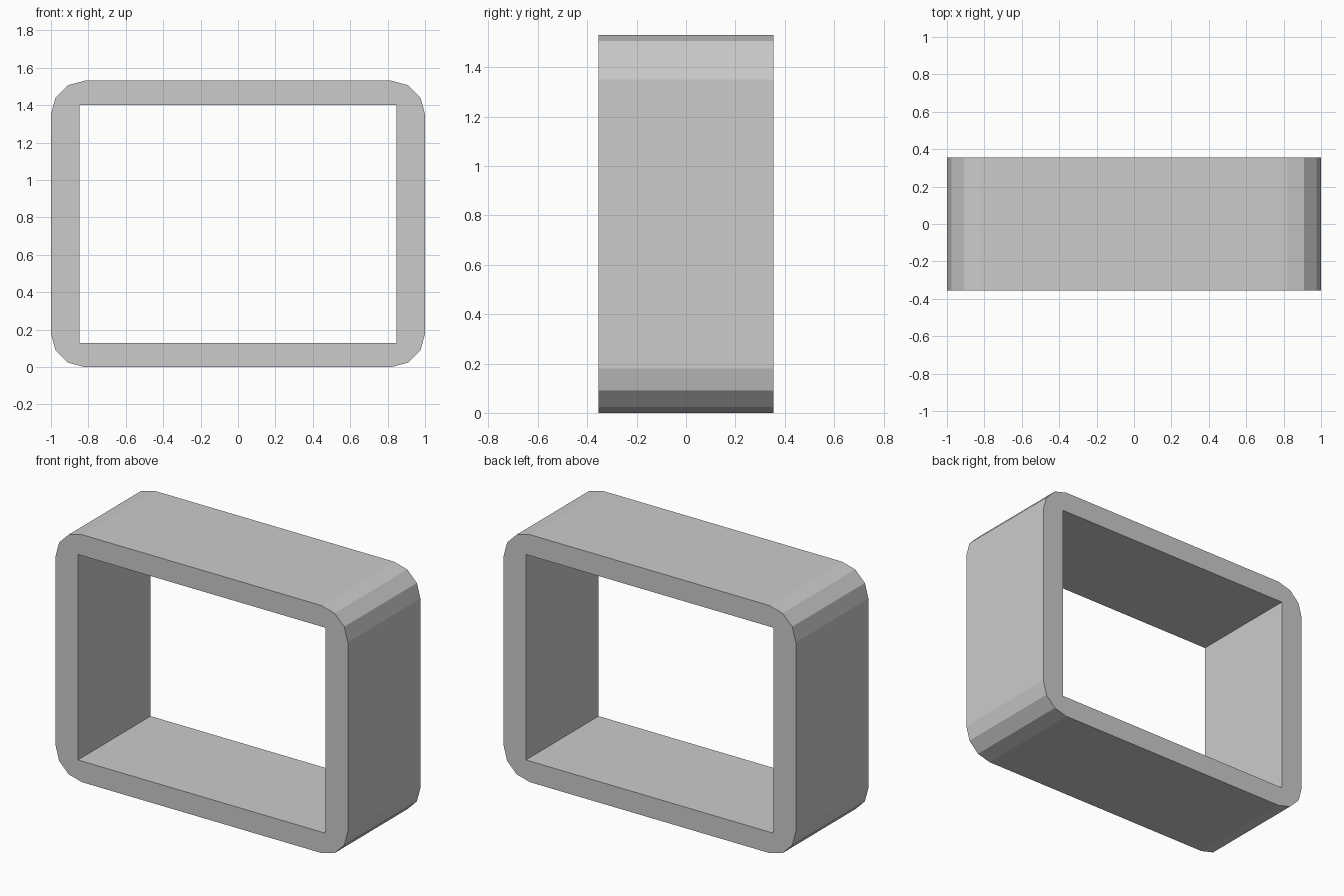
import bpy, bmesh
from math import cos, sin, radians

if "Cube" in bpy.data.objects:
    bpy.data.objects.remove(bpy.data.objects["Cube"])

W, H, D = 1.0, 1.531, 0.355      # half width, height, half depth
IW, WALL = 0.847, 0.13           # opening half width, top/bottom wall
R, SEG = 0.18, 3                 # corner rounding

bm = bmesh.new()


def corner(i, y):
    """One frame corner: inner sharp vertex and outer rounded vertices."""
    sx, sz = [(1, 1), (-1, 1), (-1, -1), (1, -1)][i]
    mid = H / 2
    inner = bm.verts.new((sx * IW, y, mid + sz * (mid - WALL)))
    cx, cz = sx * (W - R), mid + sz * (mid - R)
    outer = []
    for k in range(SEG + 1):
        a = radians(90 * i + 90 * k / SEG)
        outer.append(bm.verts.new((cx + R * cos(a), y, cz + R * sin(a))))
    return inner, outer


front = [corner(i, -D) for i in range(4)]
back = [corner(i, D) for i in range(4)]

# front and back rims: a fan at each corner, a quad along each side
for ring in (front, back):
    for i in range(4):
        (n0, o0), (n1, o1) = ring[i], ring[(i + 1) % 4]
        bm.faces.new([n0] + o0)
        bm.faces.new([n0, o0[-1], o1[0], n1])


# outer shell and inner opening walls
def bridge(a, b):
    n = len(a)
    for i in range(n):
        j = (i + 1) % n
        bm.faces.new([a[i], a[j], b[j], b[i]])


bridge([v for c in front for v in c[1]], [v for c in back for v in c[1]])
bridge([c[0] for c in front], [c[0] for c in back])

bmesh.ops.recalc_face_normals(bm, faces=bm.faces[:])
mesh = bpy.data.meshes.new("rounded_frame")
bm.to_mesh(mesh)
bm.free()
obj = bpy.data.objects.new("rounded_frame", mesh)
bpy.context.collection.objects.link(obj)
